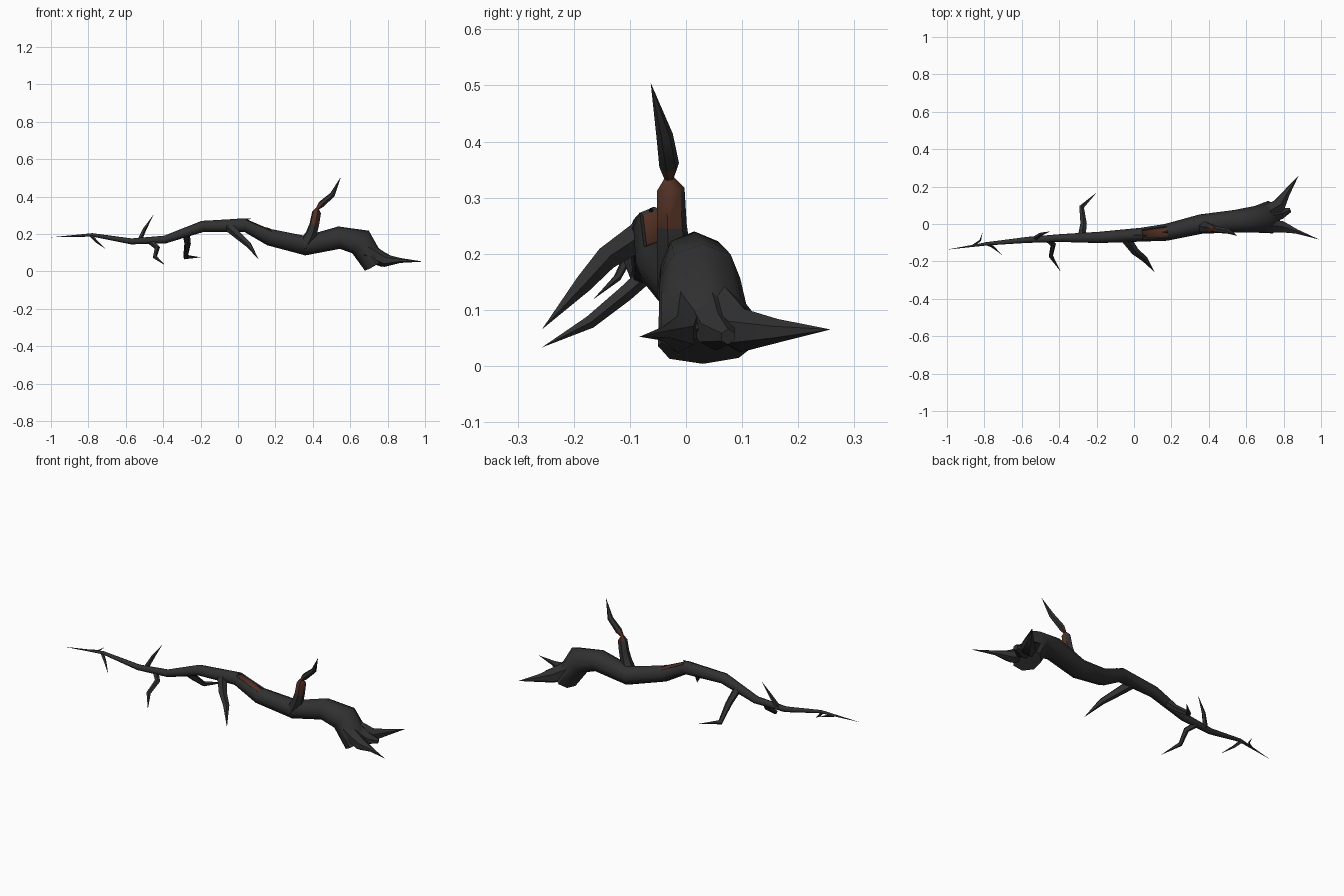
import bpy, bmesh, math
from mathutils import Vector


def material(name, rgb):
    m = bpy.data.materials.new(name)
    m.diffuse_color = (*rgb, 1)
    return m


BARK = material("charred_bark", (0.030, 0.030, 0.030))
WOOD = material("exposed_wood", (0.085, 0.030, 0.018))


def limb(name, pts, sides=6, wood=None, inset=False):
    """Tapered tube; pts = (x, y, z, radius[, sideways radius]). Radius 0 makes a point."""
    bm = bmesh.new()
    ps = [Vector(p[:3]) for p in pts]
    up, rings = None, []
    for i, p in enumerate(pts):
        a, b = ps[max(i - 1, 0)], ps[min(i + 1, len(ps) - 1)]
        t = (b - a).normalized()
        if up is None:
            up = Vector((0, 0, 1)) if abs(t.z) < 0.9 else Vector((1, 0, 0))
        up = (up - t * up.dot(t)).normalized()
        side = t.cross(up)
        if p[3] == 0:
            rings.append([bm.verts.new(ps[i])])
            continue
        ry = p[4] if len(p) > 4 else p[3]
        ring = []
        for k in range(sides):
            w = 2 * math.pi * k / sides
            ring.append(bm.verts.new(ps[i] + up * p[3] * math.cos(w) + side * ry * math.sin(w)))
        rings.append(ring)
    for r, s in zip(rings, rings[1:]):
        for k in range(sides):
            n = (k + 1) % sides
            if len(r) == 1:
                bm.faces.new((r[0], s[n], s[k]))
            elif len(s) == 1:
                bm.faces.new((r[k], r[n], s[0]))
            else:
                bm.faces.new((r[k], r[n], s[n], s[k]))
    for r in (rings[0], rings[-1]):
        if len(r) > 1:
            bm.faces.new(r)
    bmesh.ops.recalc_face_normals(bm, faces=bm.faces[:])
    # exposed wood where the bark has come off
    if wood:
        bm.normal_update()
        bare = [f for f in bm.faces if wood(f.calc_center_median(), f.normal)]
        if inset:
            bmesh.ops.inset_region(bm, faces=bare, thickness=0.006, depth=-0.005)
        for f in bare:
            f.material_index = 1
    me = bpy.data.meshes.new(name)
    bm.to_mesh(me)
    bm.free()
    me.materials.append(BARK)
    me.materials.append(WOOD)
    ob = bpy.data.objects.new(name, me)
    bpy.context.collection.objects.link(ob)
    bpy.ops.object.select_all(action='DESELECT')
    ob.select_set(True)
    bpy.context.view_layer.objects.active = ob
    bpy.ops.object.shade_smooth_by_angle(angle=math.radians(48))
    return ob


# main trunk, from thin tip to broken foot, with a bare patch on top
limb("trunk", [
    (-1.00, -0.137, 0.182, 0),
    (-0.78, -0.105, 0.195, 0.009),
    (-0.57, -0.085, 0.160, 0.016),
    (-0.39, -0.075, 0.170, 0.021),
    (-0.19, -0.072, 0.240, 0.030),
    (0.04, -0.057, 0.247, 0.037),
    (0.17, -0.045, 0.182, 0.045),
    (0.36, 0.000, 0.137, 0.052),
    (0.54, 0.015, 0.180, 0.060),
    (0.655, 0.025, 0.157, 0.075, 0.072),
    (0.73, 0.037, 0.037, 0.062, 0.088),
], sides=8, inset=True, wood=lambda c, n: 0.04 < c.x < 0.17 and n.z > 0.6)

# roots at the foot
limb("front_root", [(0.69, -0.005, 0.11, 0.045), (0.79, -0.015, 0.056, 0.034),
                    (0.87, -0.040, 0.058, 0.013), (0.99, -0.083, 0.052, 0)])
limb("back_root", [(0.70, 0.055, 0.10, 0.050), (0.775, 0.100, 0.063, 0.040),
                   (0.815, 0.165, 0.063, 0.021), (0.88, 0.258, 0.065, 0)])
limb("middle_root", [(0.69, 0.035, 0.11, 0.050), (0.78, 0.055, 0.06, 0.035),
                     (0.835, 0.075, 0.052, 0.014)])

# snapped upright branch with torn neck
limb("upright_branch", [
    (0.355, -0.010, 0.130, 0.042),
    (0.392, -0.022, 0.200, 0.031),
    (0.408, -0.025, 0.250, 0.027),
    (0.420, -0.027, 0.315, 0.025),
    (0.425, -0.030, 0.335, 0.009),
    (0.445, -0.030, 0.358, 0.018),
    (0.505, -0.038, 0.410, 0.015),
    (0.550, -0.063, 0.505, 0),
], wood=lambda c, n: (0.23 < c.z < 0.30 and n.x - n.y > 0.3) or 0.30 < c.z < 0.36)

# side twigs
twigs = {
    "front_twig": [(-0.05, -0.070, 0.240, 0.028), (0.005, -0.145, 0.190, 0.022),
                   (0.055, -0.185, 0.145, 0.017), (0.11, -0.257, 0.065, 0)],
    "back_twig": [(-0.28, -0.070, 0.210, 0.022), (-0.27, 0.000, 0.145, 0.018),
                  (-0.28, 0.090, 0.076, 0.014), (-0.20, 0.168, 0.075, 0)],
    "lower_twig": [(-0.47, -0.075, 0.160, 0.016), (-0.432, -0.110, 0.128, 0.015),
                   (-0.445, -0.172, 0.078, 0.012), (-0.39, -0.257, 0.033, 0)],
    "upper_twig": [(-0.53, -0.078, 0.160, 0.014), (-0.50, -0.055, 0.225, 0.010),
                   (-0.45, -0.040, 0.305, 0)],
    "tip_twig_front": [(-0.79, -0.103, 0.195, 0.009), (-0.755, -0.122, 0.158, 0.007),
                       (-0.705, -0.166, 0.118, 0)],
    "tip_twig_back": [(-0.86, -0.115, 0.190, 0.006), (-0.822, -0.088, 0.188, 0.005),
                      (-0.81, -0.045, 0.195, 0)],
    # bark splinters at the ends of the bare patch
    "splinter_high": [(0.00, -0.058, 0.270, 0.014), (0.07, -0.064, 0.281, 0)],
    "splinter_low": [(0.215, -0.038, 0.195, 0.014), (0.15, -0.045, 0.238, 0)],
}
for name, pts in twigs.items():
    limb(name, pts, sides=5)
